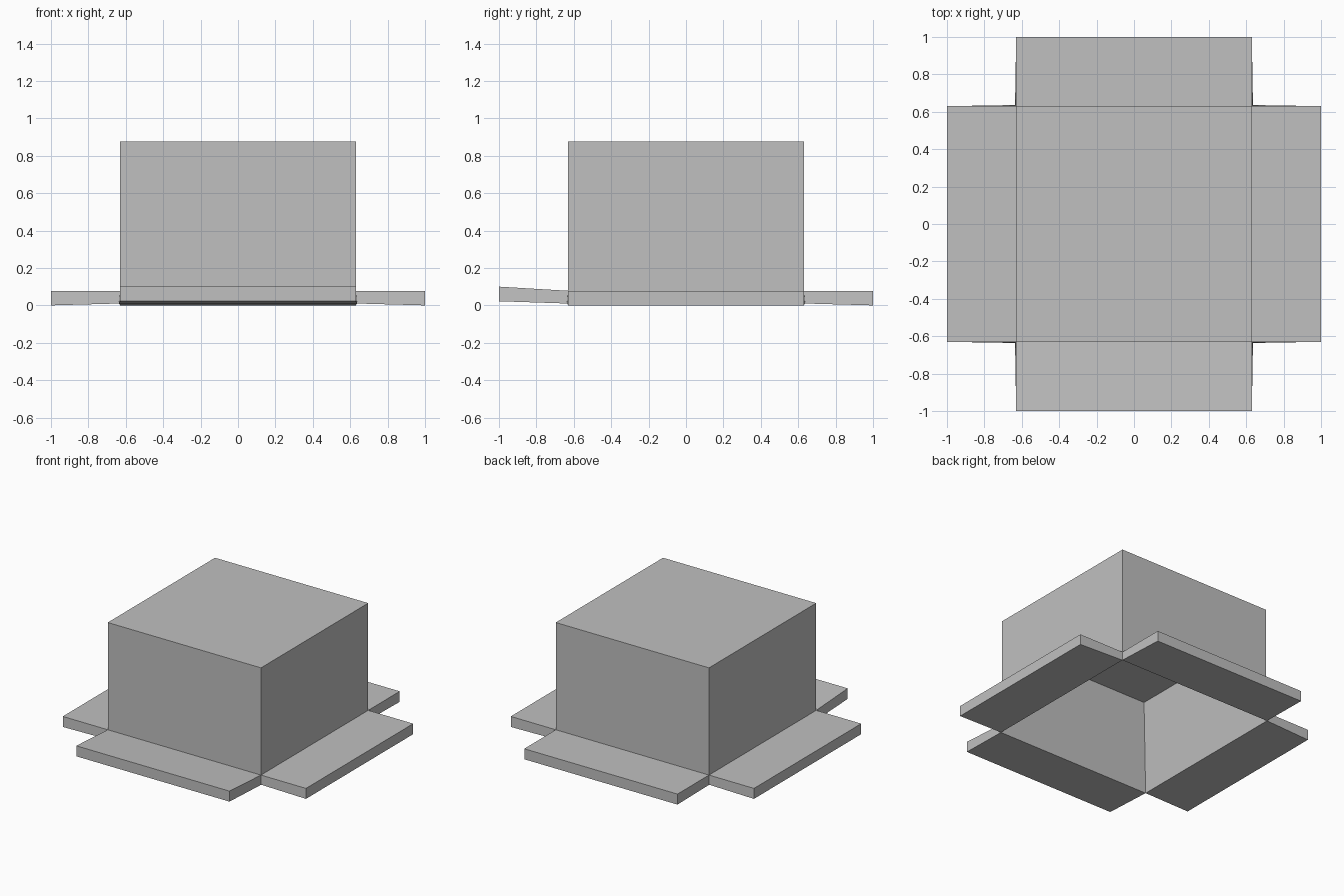
import bpy
import bmesh
from mathutils import Vector

cube = bpy.data.objects.get("Cube")
if cube:
    bpy.data.objects.remove(cube)

# Plain grey card
card = bpy.data.materials.new("grey_card")
card.use_nodes = True
colour = (0.53, 0.53, 0.53, 1)
card.diffuse_color = colour
card.node_tree.nodes["Principled BSDF"].inputs["Base Color"].default_value = colour

CORNERS = [(-1, -1), (1, -1), (1, 1), (-1, 1)]
OUTWARD = [(0, -1), (1, 0), (0, 1), (-1, 0)]
HALF = 0.63          # half width of the box
REACH = 1 - HALF     # length of a flap
FRONT_LIFT = 0.022   # the front flap is bent up a little

bm = bmesh.new()


def ring(half, z):
    """Four corner vertices of a level square."""
    return [bm.verts.new((x * half, y * half, z)) for x, y in CORNERS]


# Box shell, open at the bottom
outer_top = ring(HALF, 0.875)
outer_hinge = ring(HALF, 0.078)
inner_hinge = ring(0.636, 0.01)
inner_top = ring(0.55, 0.645)
bm.faces.new(outer_top)
bm.faces.new(inner_top)

for i, (dx, dy) in enumerate(OUTWARD):
    j = (i + 1) % 4
    # Walls
    bm.faces.new((outer_hinge[i], outer_hinge[j], outer_top[j], outer_top[i]))
    bm.faces.new((inner_hinge[i], inner_hinge[j], inner_top[j], inner_top[i]))

    # Flap hinged on the bottom edge of the wall
    lift = FRONT_LIFT if i == 0 else 0

    def flap_edge(z):
        edge = []
        for k in (i, j):
            p = Vector((*CORNERS[k], 0)) * HALF + Vector((dx, dy, 0)) * REACH
            p.z = z + lift
            edge.append(bm.verts.new(p))
        return edge

    top_i, top_j = flap_edge(0.078)
    low_i, low_j = flap_edge(0)
    bm.faces.new((outer_hinge[i], outer_hinge[j], top_j, top_i))
    bm.faces.new((inner_hinge[i], inner_hinge[j], low_j, low_i))
    bm.faces.new((top_i, top_j, low_j, low_i))
    bm.faces.new((outer_hinge[i], top_i, low_i, inner_hinge[i]))
    bm.faces.new((outer_hinge[j], top_j, low_j, inner_hinge[j]))

bmesh.ops.recalc_face_normals(bm, faces=bm.faces)
mesh = bpy.data.meshes.new("open_box")
bm.to_mesh(mesh)
bm.free()
mesh.materials.append(card)
box = bpy.data.objects.new("open_box", mesh)
bpy.context.collection.objects.link(box)
